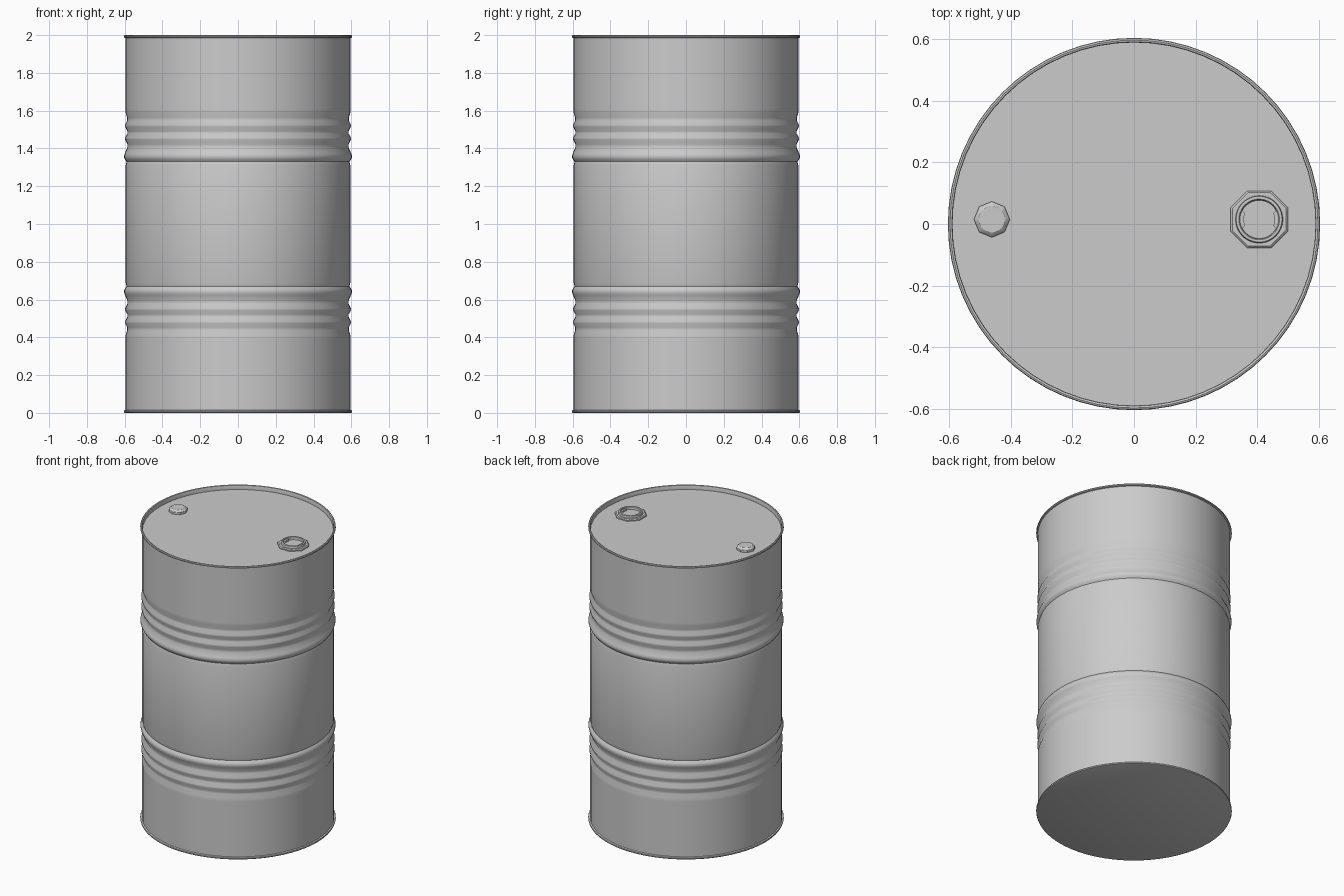
import bpy, bmesh, math

if "Cube" in bpy.data.objects:
    bpy.data.objects.remove(bpy.data.objects["Cube"])

SEG = 64


def finish(name, bm, loc=(0, 0, 0), angle=30):
    bmesh.ops.remove_doubles(bm, verts=bm.verts, dist=1e-5)
    bmesh.ops.recalc_face_normals(bm, faces=bm.faces)
    me = bpy.data.meshes.new(name)
    bm.to_mesh(me)
    bm.free()
    ob = bpy.data.objects.new(name, me)
    ob.location = loc
    bpy.context.collection.objects.link(ob)
    bpy.ops.object.select_all(action='DESELECT')
    ob.select_set(True)
    bpy.context.view_layer.objects.active = ob
    bpy.ops.object.shade_smooth_by_angle(angle=math.radians(angle))
    return ob


def lathe(name, rings, loc=(0, 0, 0)):
    """Loft rings of (radius, z, sides, turn); the two ends are capped."""
    bm = bmesh.new()
    loops = []
    for r, z, polygon, turn in rings:
        loop = []
        for i in range(SEG):
            a = 2 * math.pi * i / SEG
            rr = r
            if polygon:  # radius r is the distance to a flat
                step = 2 * math.pi / polygon
                rr = r / math.cos((a - turn + step / 2) % step - step / 2)
            loop.append(bm.verts.new((rr * math.cos(a), rr * math.sin(a), z)))
        loops.append(loop)
    for lo, hi in zip(loops, loops[1:]):
        for i in range(SEG):
            j = (i + 1) % SEG
            bm.faces.new((lo[i], lo[j], hi[j], hi[i]))
    bm.faces.new(loops[0][::-1])
    bm.faces.new(loops[-1])
    return finish(name, bm, loc)


# Drum shell: rolled rims, two mirrored bands of ribs, recessed lid
R = 0.595
upper = [(R, 1.31), (0.590, 1.33), (0.599, 1.342), (0.603, 1.352),
         (0.603, 1.364), (0.599, 1.375), (0.586, 1.405), (0.586, 1.422),
         (0.597, 1.446), (0.597, 1.458), (0.586, 1.478), (0.586, 1.492),
         (0.597, 1.514), (0.597, 1.527), (0.587, 1.548), (0.587, 1.562),
         (R, 1.59), (R, 1.61), (R, 1.984), (0.603, 1.987),
         (0.605, 1.992), (0.603, 1.998), (0.598, 2.0)]
lower = [(r, 2 - z) for r, z in reversed(upper)]
lid = [(0.592, 1.998), (0.590, 1.992), (0.590, 1.97)]
lathe("drum_body", [(r, z, 0, 0) for r, z in lower + upper + lid])

# Large bung: octagonal flange with a raised ring around a recessed plug
Z = 1.969
big = (0.407, 0.015, Z)
lathe("large_bung", [(0.093, 0, 8, 0), (0.093, 0.008, 8, 0), (0.087, 0.013, 8, 0),
                     (0.077, 0.013, 0, 0), (0.075, 0.026, 0, 0), (0.072, 0.028, 0, 0),
                     (0.066, 0.028, 0, 0), (0.063, 0.025, 0, 0), (0.062, 0.008, 0, 0)], big)

# Two curved wrench lugs inside the plug
for side, centre in (("left", math.pi), ("right", 0.0)):
    bm = bmesh.new()
    n, half = 8, 0.5
    outline = [(0.063, centre - half + 2 * half * i / n) for i in range(n + 1)]
    outline += [(0.050, centre + half * 0.8 - 1.6 * half * i / n) for i in range(n + 1)]
    face = bm.faces.new([bm.verts.new((r * math.cos(a), r * math.sin(a), 0.006))
                         for r, a in outline])
    ext = bmesh.ops.extrude_face_region(bm, geom=[face], use_keep_orig=True)
    bmesh.ops.translate(bm, vec=(0, 0, 0.014),
                        verts=[g for g in ext["geom"] if isinstance(g, bmesh.types.BMVert)])
    finish(side + "_lug", bm, big)

# Small bung: octagonal nut with a round chamfered top
T = math.pi / 8
lathe("small_bung", [(0.054, 0, 8, T), (0.054, 0.016, 8, T), (0.052, 0.019, 8, T),
                     (0.045, 0.026, 0, 0), (0.042, 0.028, 0, 0)], (-0.462, 0.015, Z))
